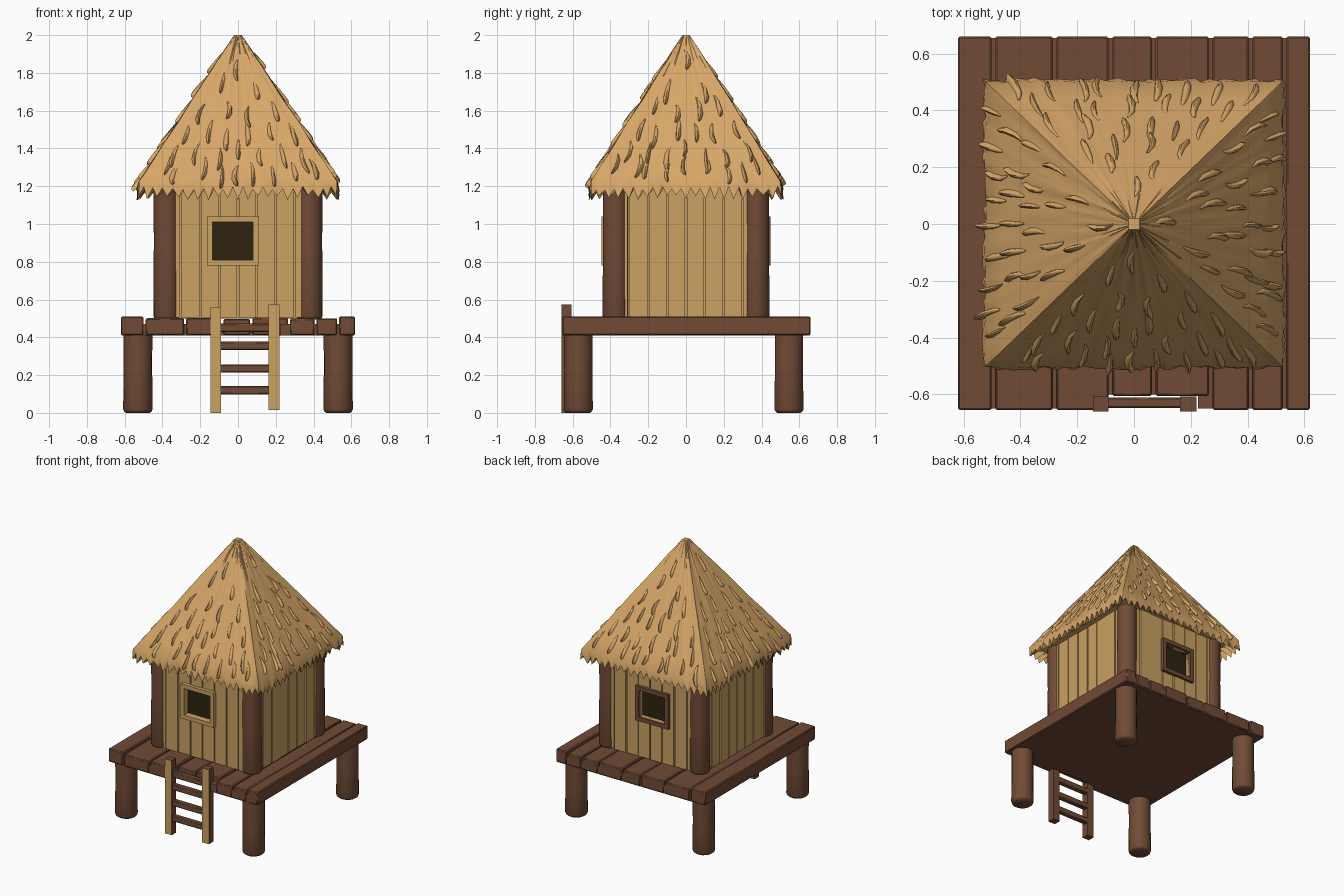
import bpy, bmesh, math, random
from mathutils import Vector, Matrix

if "Cube" in bpy.data.objects:
    bpy.data.objects.remove(bpy.data.objects["Cube"])

random.seed(7)


def material(name, rgb):
    m = bpy.data.materials.new(name)
    m.diffuse_color = (*rgb, 1)
    m.use_nodes = True
    m.node_tree.nodes["Principled BSDF"].inputs["Base Color"].default_value = m.diffuse_color
    return m


STRAW = material("straw", (0.68, 0.385, 0.14))
TAN = material("tan_wood", (0.60, 0.36, 0.125))
BROWN = material("brown_wood", (0.165, 0.070, 0.037))
DARK = material("dark_opening", (0.026, 0.016, 0.005))


def finish(name, bm, mats, angle=35, bevel=0):
    bmesh.ops.recalc_face_normals(bm, faces=bm.faces)
    me = bpy.data.meshes.new(name)
    bm.to_mesh(me)
    bm.free()
    for m in mats:
        me.materials.append(m)
    for p in me.polygons:
        p.use_smooth = True
    me.set_sharp_from_angle(angle=math.radians(angle))
    ob = bpy.data.objects.new(name, me)
    bpy.context.collection.objects.link(ob)
    if bevel:
        b = ob.modifiers.new("bevel", 'BEVEL')
        b.width, b.segments = bevel, 1
    return ob


def add_box(bm, x0, x1, y0, y1, z0, z1):
    mat = Matrix.Translation(((x0 + x1) / 2, (y0 + y1) / 2, (z0 + z1) / 2)) @ \
        Matrix.Diagonal((x1 - x0, y1 - y0, z1 - z0, 1))
    bmesh.ops.create_cube(bm, size=1, matrix=mat)


def boxes(name, items, mat, bevel=0):
    bm = bmesh.new()
    for it in items:
        add_box(bm, *it)
    return finish(name, bm, [mat], bevel=bevel)


def log(name, x, y, r, z0, z1):
    # round post with softened ends, slightly uneven
    bm = bmesh.new()
    e = 0.02
    n = 18
    rings = []
    for z, k in ((z0, 0.8), (z0 + e * 0.4, 0.94), (z0 + e, 1), ((z0 + z1) / 2, 0.97), (z1, 0.98)):
        rings.append([bm.verts.new((x + r * k * math.cos(2 * math.pi * i / n),
                                    y + r * k * math.sin(2 * math.pi * i / n), z)) for i in range(n)])
    for a, b in zip(rings, rings[1:]):
        for i in range(n):
            bm.faces.new((a[i], a[(i + 1) % n], b[(i + 1) % n], b[i]))
    bm.faces.new(rings[0])
    bm.faces.new(rings[-1])
    finish(name, bm, [BROWN], 50)


# stilts and corner posts
for sx, side in ((-1, "left"), (1, "right")):
    for cy, end in ((-0.57, "front"), (0.545, "back")):
        log(f"stilt_{end}_{side}", sx * 0.53, cy, 0.078, 0, 0.45)
        log(f"corner_post_{end}_{side}", sx * 0.378, math.copysign(0.373, cy), 0.07, 0.495, 1.27)

# deck: slab plus planks, with a notch for the ladder
boxes("deck_slab", [(-0.615, 0.615, -0.6, 0.655, 0.41, 0.47),
                    (-0.615, -0.15, -0.65, -0.6, 0.41, 0.47),
                    (0.225, 0.615, -0.65, -0.6, 0.41, 0.47)], BROWN)
seams = [-0.62, -0.495, -0.28, -0.083, 0.07, 0.27, 0.41, 0.53, 0.62]
planks = []
for i, (a, b) in enumerate(zip(seams, seams[1:])):
    top = 0.51 if i in (0, 7) else 0.505 - random.uniform(0, 0.012)
    front = -0.605 if 2 < i < 5 else -0.655
    planks.append((a + 0.006 * (i > 0), b - 0.006 * (i < 7), front, 0.66, 0.412, top))
boxes("deck_planks", planks, BROWN, 0.006)

# wall core and vertical wall planks, split around the two windows
WX0, WX1, WZ0, WZ1 = -0.135, 0.08, 0.81, 1.01
boxes("wall_core", [(-0.395, 0.395, -0.395, 0.395, 0.5, 1.25)], TAN)
cuts = [-0.34, -0.305, -0.2, -0.1, 0.0, 0.1, 0.2, 0.3, 0.34]


def plank_spans(a, b):
    # pieces of one plank left over after removing the window opening
    if b <= WX0 or a >= WX1:
        return [(a, b, 0.505, 1.25)]
    out = [(a, b, 0.505, WZ0), (a, b, WZ1, 1.25)]
    if a < WX0:
        out.append((a, WX0, WZ0, WZ1))
    if b > WX1:
        out.append((WX1, b, WZ0, WZ1))
    return out


for s, end in ((-1, "front"), (1, "back")):
    items = []
    for a, b in zip(cuts, cuts[1:]):
        d = 0.425 + random.uniform(-0.005, 0.005)
        for p, q, z0, z1 in plank_spans(a + 0.004, b - 0.004):
            items.append((p, q, *sorted((s * 0.38, s * d)), z0, z1))
    boxes(f"wall_planks_{end}", items, TAN)
    # window: dark opening and frame
    boxes(f"window_opening_{end}", [(WX0, WX1, *sorted((s * 0.394, s * 0.400)), WZ0, WZ1)], DARK)
    y = sorted((s * 0.39, s * 0.448))
    f = 0.03
    boxes(f"window_frame_{end}",
          [(WX0 - f, WX1 + f, *y, WZ0 - f, WZ0), (WX0 - f, WX1 + f, *y, WZ1, WZ1 + f),
           (WX0 - f, WX0, *y, WZ0, WZ1), (WX1, WX1 + f, *y, WZ0, WZ1)],
          TAN if s < 0 else BROWN)
for s, side in ((-1, "left"), (1, "right")):
    items = []
    for a, b in zip(cuts, cuts[1:]):
        d = 0.425 + random.uniform(-0.005, 0.005)
        items.append((*sorted((s * 0.38, s * d)), a + 0.004, b - 0.004, 0.505, 1.25))
    boxes(f"wall_planks_{side}", items, TAN)

# ladder: rails are tan on the front and brown elsewhere
for x0, x1, z0, z1, side in ((-0.145, -0.09, 0, 0.56, "left"), (0.162, 0.22, 0.015, 0.575, "right")):
    bm = bmesh.new()
    add_box(bm, x0, x1, -0.66, -0.607, z0, z1)
    bm.normal_update()
    for fc in bm.faces:
        fc.material_index = 1 if fc.normal.y < -0.5 else 0
    finish(f"ladder_rail_{side}", bm, [BROWN, TAN])
boxes("ladder_rungs", [(-0.1, 0.17, -0.648, -0.61, z - 0.022, z + 0.022)
                       for z in (0.12, 0.235, 0.355, 0.45)], BROWN, 0.006)

# thatched roof: square rings down to a ragged, toothed eave
N = 40
YS = 0.96


def roof_half(z):
    return 0.02 + 0.65 * (2 - z)


def square_point(side, u, half, z, s=None):
    lat = u * half if s is None else s
    x, y = ((lat, -half), (half, lat), (-lat, half), (-half, -lat))[side]
    return Vector((x, y * YS, z))


bm = bmesh.new()
rings = []
levels = [(z, roof_half(z), 0) for z in (2.0, 1.9, 1.78, 1.66, 1.54, 1.42, 1.32, 1.225)]
levels += [(1.15, 0.53, 1), (1.2, 0.47, 0), (1.2, 0.40, 0)]
for z, half, teeth in levels:
    ring = []
    for side in range(4):
        for i in range(N):
            dz, dh = 0, 0
            if teeth:
                dz = random.uniform(-0.025, 0.005) if i % 2 == 0 else random.uniform(0.03, 0.05)
                dh = random.uniform(-0.012, 0.008)
            elif 1.22 < z < 1.95:
                dh = random.uniform(-0.004, 0.004)
            ring.append(bm.verts.new(square_point(side, -1 + 2 * i / N, half + dh, z + dz)))
    rings.append(ring)
for a, b in zip(rings, rings[1:]):
    for i in range(4 * N):
        j = (i + 1) % (4 * N)
        bm.faces.new((a[i], a[j], b[j], b[i]))
bm.faces.new(rings[0])
bm.faces.new(rings[-1])
finish("thatch_roof", bm, [STRAW], 40)

# straw tufts lying on each slope, lifted at their lower ends
SIN, COS = 0.545, 0.838
bm = bmesh.new()


def add_tuft(side, L, u, length, w, h):
    s0 = u * (0.02 + SIN * L)
    bend = random.uniform(-0.02, 0.02)
    prev = None
    for t, kw, kh in ((0, 0.25, 0.1), (0.3, 0.8, 0.5), (0.7, 1, 0.9), (0.92, 0.75, 1), (1, 0.2, 0.7)):
        d = L + t * length
        sc = s0 * (1 + 0.6 * t * length / L) + bend * math.sin(t * 3)
        ring = []
        for a, b in ((-1, -0.6), (-0.6, 0.7), (0.1, 1), (0.7, 0.6), (1, -0.6)):
            lift = h * kh * b
            half = 0.02 + SIN * d + COS * lift
            ring.append(bm.verts.new(square_point(side, 0, half, 2 - COS * d + SIN * lift, sc + a * w * kw)))
        if prev:
            for i in range(5):
                j = (i + 1) % 5
                bm.faces.new((prev[i], prev[j], ring[j], ring[i]))
        else:
            bm.faces.new(ring)
        prev = ring
    bm.faces.new(prev)


for side in range(4):
    for row, (L, count) in enumerate(((0.12, 1), (0.27, 2), (0.41, 4), (0.55, 6), (0.68, 7), (0.79, 9))):
        for k in range(count):
            u = (-1 + 2 * (k + 0.5) / count) * 0.94 + random.uniform(-0.06, 0.06)
            add_tuft(side, L + random.uniform(-0.04, 0.04), u, random.uniform(0.11, 0.16),
                     random.uniform(0.011, 0.017), random.uniform(0.014, 0.022))
finish("thatch_tufts", bm, [STRAW], 50)
